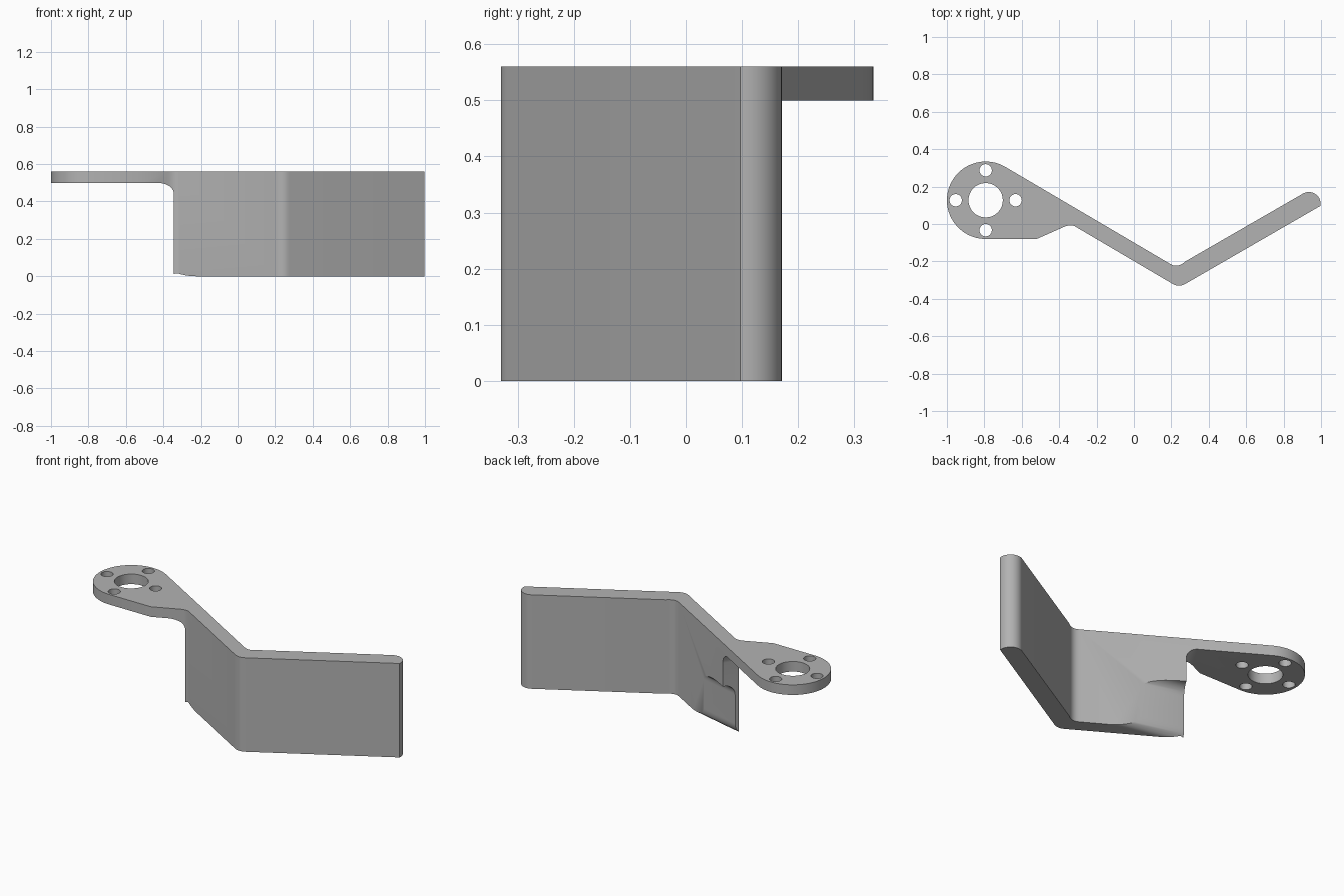
import bpy
import bmesh
from math import radians, cos, sin
from mathutils import Vector

cube = bpy.data.objects.get("Cube")
if cube:
    bpy.data.objects.remove(cube, do_unlink=True)

HEIGHT, PLATE_BOTTOM = 0.56, 0.50
UP = Vector((0, 0, 1))

grey = bpy.data.materials.new("plain grey")
grey.use_nodes = True
grey.diffuse_color = (0.45, 0.45, 0.45, 1)
grey.node_tree.nodes["Principled BSDF"].inputs["Base Color"].default_value = grey.diffuse_color


def arc(cx, cy, r, start, end, steps):
    """Points on a circular arc, angles in degrees."""
    angles = [radians(start + (end - start) * i / steps) for i in range(steps + 1)]
    return [(cx + r * cos(a), cy + r * sin(a)) for a in angles]


def bend(p, corner, q, steps=6):
    """Soft corner from p to q."""
    p, corner, q = Vector(p), Vector(corner), Vector(q)
    ts = [i / steps for i in range(steps + 1)]
    return [tuple(p * (1 - t) ** 2 + corner * 2 * t * (1 - t) + q * t * t) for t in ts]


def prism(name, outline, origin, u, v, sweep):
    """Solid made by sweeping an outline drawn in the u, v plane."""
    bm = bmesh.new()
    face = bm.faces.new([bm.verts.new(origin + u * a + v * b) for a, b in outline])
    new = bmesh.ops.extrude_face_region(bm, geom=[face])["geom"]
    bmesh.ops.translate(bm, vec=sweep, verts=[g for g in new if isinstance(g, bmesh.types.BMVert)])
    bmesh.ops.recalc_face_normals(bm, faces=bm.faces)
    mesh = bpy.data.meshes.new(name)
    bm.to_mesh(mesh)
    bm.free()
    obj = bpy.data.objects.new(name, mesh)
    bpy.context.collection.objects.link(obj)
    mesh.materials.append(grey)
    return obj


def cut(target, cutter):
    """Subtract the cutter and throw it away."""
    cutter.hide_render = True
    mod = target.modifiers.new("cut", "BOOLEAN")
    mod.operation, mod.solver, mod.object = "DIFFERENCE", "EXACT", cutter
    bpy.context.view_layer.objects.active = target
    bpy.ops.object.modifier_apply(modifier=mod.name)
    bpy.data.objects.remove(cutter, do_unlink=True)


X, Y, ORIGIN = Vector((1, 0, 0)), Vector((0, 1, 0)), Vector((0, 0, 0))
HUB = (-0.793, 0.127)

# Bent bracket: round hub, sloping wall, angled arm
outline = arc(*HUB, 0.207, 59.5, 270, 40)
outline += [(-0.52, -0.08)]
outline += bend((-0.38, -0.018), (-0.345, -0.001), (-0.32, -0.01))
outline += bend((0.195, -0.313), (0.236, -0.343), (0.275, -0.32))
outline += [(0.997, 0.097)]
outline += arc(0.935, 0.108, 0.063, -5, 120, 16)
outline += bend((0.275, -0.20), (0.235, -0.238), (0.195, -0.214))
bracket = prism("bent_bracket", outline, ORIGIN, X, Y, UP * HEIGHT)

# Clear the space under the hub plate, with a fillet against the wall
along = Vector((-0.862, 0.507, 0)).normalized()
across = Vector((0.507, 0.862, 0)).normalized()
under = [(0, -0.1)] + arc(0.06, 0.44, 0.06, 180, 90, 8) + [(1.2, PLATE_BOTTOM), (1.2, -0.1)]
start = Vector((-0.34, 0, 0)) - across
cut(bracket, prism("under_plate_cutter", under, start, along, UP, across * 2))

# Slanted relief on the back of the wall, rounded at top and bottom
floor_dir = Vector((-0.245, 0.06, 0)).normalized()
outward = Vector((0.06, 0.245, 0)).normalized()
lower = [(-0.05 + 0.05 * x, 0.065 + 0.065 * y) for x, y in arc(0, 0, 1, -90, 0, 8)]
relief = [(-0.05, -0.1)] + lower + arc(0.06, 0.24, 0.06, 180, 90, 8) + [(0.25, 0.30), (0.25, -0.1)]
start = Vector((-0.085, -0.049, 0)) - floor_dir * 0.3
cut(bracket, prism("relief_cutter", relief, start, outward, UP, floor_dir * 0.75))

# Centre bore and four screw holes
holes = [(HUB[0], HUB[1], 0.092)]
holes += [(x, y, 0.033) for x, y in arc(*HUB, 0.16, 0, 270, 3)]
for x, y, r in holes:
    ring = arc(x, y, r, 0, 360, 32)[:-1]
    cut(bracket, prism("hole_cutter", ring, UP * 0.4, X, Y, UP * 0.3))

# Smooth shading with crisp edges
bpy.ops.object.select_all(action="DESELECT")
bracket.select_set(True)
bpy.context.view_layer.objects.active = bracket
bpy.ops.object.shade_smooth_by_angle(angle=radians(30))
